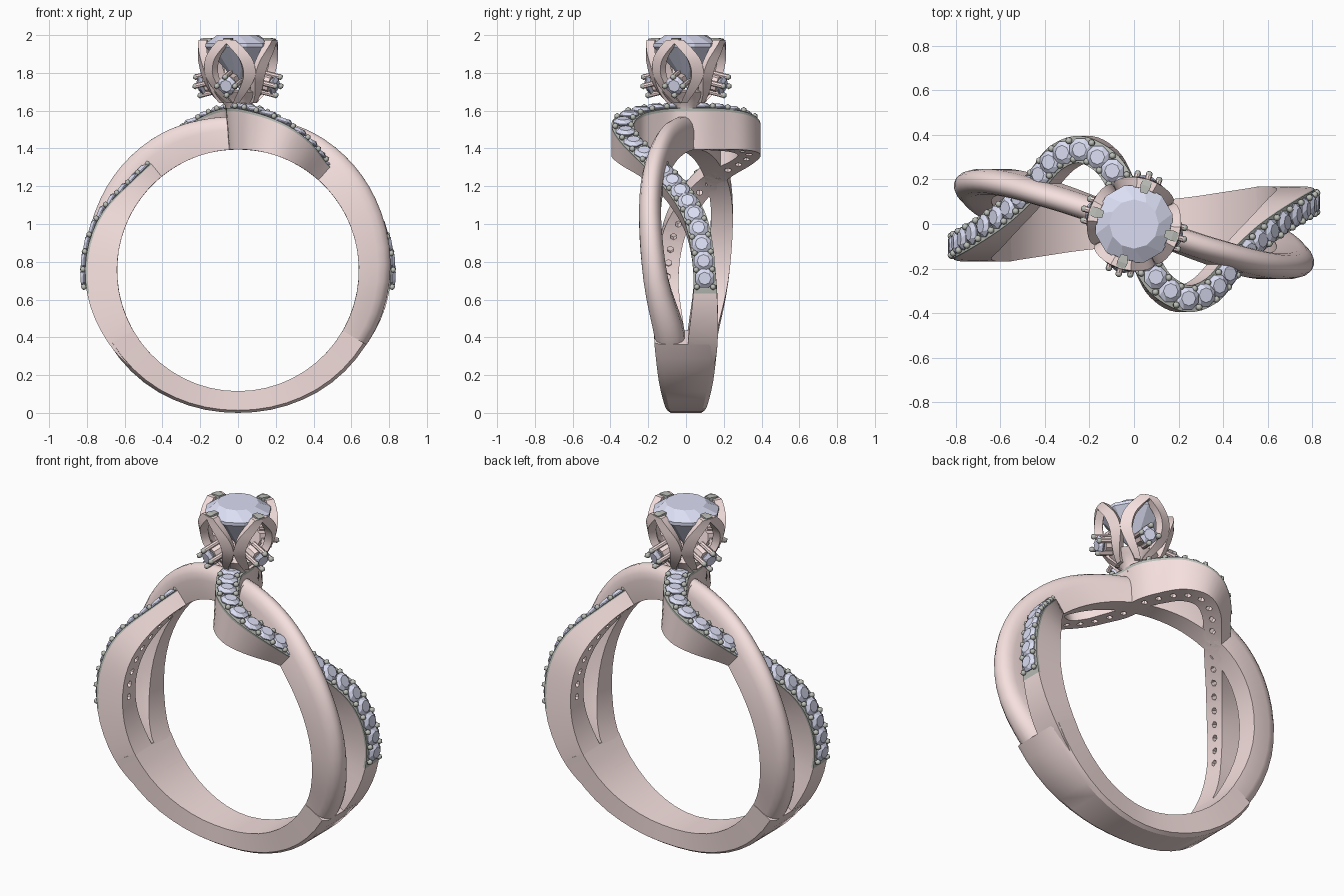
import bpy, bmesh
from math import sin, cos, pi, radians, hypot
from mathutils import Vector, Matrix

if "Cube" in bpy.data.objects:
    bpy.data.objects.remove(bpy.data.objects["Cube"])

CZ, RIN = 0.755, 0.64          # ring centre height, finger-hole radius


def mat(name, c):
    m = bpy.data.materials.new(name)
    m.diffuse_color = (*c, 1)
    m.use_nodes = True
    m.node_tree.nodes["Principled BSDF"].inputs["Base Color"].default_value = m.diffuse_color
    return m


METAL = mat("rose_metal", (0.92, 0.75, 0.735))
GREY = mat("grey_metal", (0.50, 0.52, 0.48))
STONE = mat("stone", (0.71, 0.73, 0.90))


def finish(bm, name, mats, smooth=0):
    bmesh.ops.recalc_face_normals(bm, faces=bm.faces)
    me = bpy.data.meshes.new(name)
    bm.to_mesh(me)
    bm.free()
    for m in mats:
        me.materials.append(m)
    ob = bpy.data.objects.new(name, me)
    bpy.context.collection.objects.link(ob)
    if smooth:
        bpy.ops.object.select_all(action='DESELECT')
        ob.select_set(True)
        bpy.context.view_layer.objects.active = ob
        bpy.ops.object.shade_smooth_by_angle(angle=radians(smooth))
    return ob


def half_turn(ob):
    c = ob.copy()
    c.name = ob.name + "_opposite"
    c.rotation_euler.z = pi
    bpy.context.collection.objects.link(c)


def loft(bm, rings, grey=None):
    vs = [[bm.verts.new(p) for p in r] for r in rings]
    n = len(vs[0])
    for i in range(len(vs) - 1):
        for k in range(n):
            f = bm.faces.new((vs[i][k], vs[i][(k + 1) % n], vs[i + 1][(k + 1) % n], vs[i + 1][k]))
            if grey and grey(i, k):
                f.material_index = 1
    bm.faces.new(vs[0])
    bm.faces.new(vs[-1][::-1])


def spline(keys, steps):
    """Catmull-Rom through the keys."""
    K = [Vector(k) for k in keys]
    K = [2 * K[0] - K[1]] + K + [2 * K[-1] - K[-2]]
    out = []
    for i in range(1, len(K) - 2):
        a, b, c, d = K[i - 1:i + 3]
        for s in range(steps):
            t = s / steps
            out.append(0.5 * (2 * b + (c - a) * t + (2 * a - 5 * b + 4 * c - d) * t * t
                              + (3 * b - a - 3 * c + d) * t ** 3))
    return out + [K[-2]]


def polar(a, y, r):            # a = degrees from the top towards +x
    return Vector((r * sin(radians(a)), y, CZ + r * cos(radians(a))))


def side(path, i):
    """Unit vector across the path on the unrolled band, as (degrees, y)."""
    p, q = path[max(i - 1, 0)], path[min(i + 1, len(path) - 1)]
    s, y = radians(q[0] - p[0]) * 0.8, q[1] - p[1]
    l = hypot(s, y)
    return -y / l / radians(0.8), s / l


def band(bm, path, profile, grey=None):
    """profile: (across -1..1, 0 inner .. 1 outer)."""
    rings = []
    for i, (a, y, r, hw) in enumerate(path):
        da, dy = side(path, i)
        rings.append([polar(a + da * u * hw, y + dy * u * hw, RIN + (r - RIN) * v) for u, v in profile])
    loft(bm, rings, grey)


def gem(bm, loc, axis, R, n=8, crown=0.35, depth=0.75):
    q = axis.to_track_quat('Z', 'Y')
    rings = []
    for rr, z, off in ((0.62, crown, 0), (1, 0.06, .5), (1, -0.04, .5), (0.12, -depth, 0.5)):
        rings.append([Vector(loc) + q @ Vector((R * rr * cos(2 * pi * (k + off) / n),
                                                R * rr * sin(2 * pi * (k + off) / n), R * z)) for k in range(n)])
    loft(bm, rings)


def ball(bm, loc, r):
    bmesh.ops.create_icosphere(bm, subdivisions=1, radius=r, matrix=Matrix.Translation(loc))


def rod(bm, p, q, r, n=8):
    p, q = Vector(p), Vector(q)
    bmesh.ops.create_cone(bm, cap_ends=True, segments=n, radius1=r, radius2=r, depth=(q - p).length,
                          matrix=Matrix.Translation((p + q) / 2) @ (q - p).to_track_quat('Z', 'Y').to_matrix().to_4x4())


# shank: solid lower band
bm = bmesh.new()
low = spline([(120, 0, .785, .168), (140, 0, .775, .145), (160, 0, .762, .117), (180, 0, .755, .10),
              (200, 0, .762, .117), (220, 0, .775, .145), (240, 0, .785, .168)], 3)
band(bm, low, [(-1, 0), (-1, .88), (-.8, 1), (.8, 1), (1, .88), (1, 0)])
finish(bm, "shank", [METAL], 30)

# plain strand with a rounded top
bm = bmesh.new()
plain = spline([(-6, .03, .81, .055), (14, -.06, .82, .055), (29, -.12, .83, .055), (48, -.175, .828, .057),
                (68, -.19, .818, .058), (94, -.16, .805, .065), (118, -.09, .788, .078), (136, -.07, .76, .07)], 4)
band(bm, plain, [(-1, 0), (-1, .60), (-.85, .80), (-.55, .94), (-.2, 1), (.2, 1), (.55, .94), (.85, .80), (1, .60), (1, 0)])
half_turn(finish(bm, "plain_strand", [METAL], 50))

# stone-set strand that loops out and dips under the plain strand
pave = spline([(0, .02, .86, .06), (0.5, -.08, .86, .06), (4, -.18, .855, .06), (9, -.28, .84, .06),
               (17.5, -.335, .815, .06), (27, -.295, .78, .06), (38, -.18, .735, .06), (53, -.05, .735, .06),
               (72, .06, .79, .06), (94, .10, .81, .06), (118, .09, .788, .078), (136, .07, .76, .07)], 5)
bm = bmesh.new()
band(bm, pave, [(-1, 0), (-1, .93), (-1, 1), (1, 1), (1, .93), (1, 0)],
     lambda i, k: k in (1, 2, 3) and pave[i][0] < 98)
strand = finish(bm, "stone_set_strand", [METAL, GREY], 30)

# stones, beads and drilled holes spaced evenly along the strand
gems, beads, holes = bmesh.new(), bmesh.new(), bmesh.new()
dist, nxt, count = 0, 0.1, 0
for i in range(1, len(pave)):
    p, q = pave[i - 1], pave[i]
    seg = hypot(radians(q[0] - p[0]) * 0.8, q[1] - p[1])
    while nxt <= dist + seg:
        a, y, r, hw = p.lerp(q, (nxt - dist) / seg)
        if a > 99:
            break
        up = polar(a, 0, 1) - polar(a, 0, 0)
        if count % 2 == 0:
            gem(gems, polar(a, y, r + .006), up, .054)
            rod(holes, polar(a, y, .60), polar(a, y, .69), .018, 6)
        else:
            da, dy = side(pave, i)
            for u in (-.043, .043):
                ball(beads, polar(a + da * u, y + dy * u, r + .012), .017)
        count += 1
        nxt += 0.045
    dist += seg
half_turn(finish(gems, "band_stones", [STONE]))
half_turn(finish(beads, "band_beads", [GREY], 60))
cutter = finish(holes, "hole_cutter", [METAL])
cutter.hide_render = True
mod = strand.modifiers.new("holes", 'BOOLEAN')
mod.object, mod.operation, mod.solver = cutter, 'DIFFERENCE', 'EXACT'
bpy.context.view_layer.objects.active = strand
bpy.ops.object.modifier_apply(modifier="holes")
bpy.data.objects.remove(cutter)
half_turn(strand)

# head: cup and four open pointed petals
bm = bmesh.new()
loft(bm, [[Vector((r * cos(k * pi / 8), r * sin(k * pi / 8), z)) for k in range(16)]
          for r, z in ((.06, 1.58), (.07, 1.63), (.11, 1.67), (.135, 1.70), (.10, 1.71))])
finish(bm, "head_cup", [METAL], 35)

ANGLES = [radians(-17 + 90 * k) for k in range(4)]
petal = spline([(12, .095, 1.64), (27, .145, 1.70), (36, .188, 1.78), (31, .206, 1.86), (19, .208, 1.92), (4, .205, 1.975)], 3)
bm = bmesh.new()
for A in ANGLES:
    for s in (-1, 1):
        rings = []
        for off, r, z in petal:
            rings.append([Vector((rr * cos(A + s * radians(o)), rr * sin(A + s * radians(o)), z))
                          for o, rr in ((max(off - 10, 0), r - .04), (max(off - 10, 0), r + .005),
                                        (off + 9, r + .005), (off + 9, r - .04))])
        loft(bm, rings)
finish(bm, "petals", [METAL], 35)

# claws, side stones and their little prongs
claws, small, pins, tips = (bmesh.new() for _ in range(4))
for A in ANGLES:
    o, t = Vector((cos(A), sin(A), 0)), Vector((-sin(A), cos(A), 0))
    loft(claws, [[o * r + t * u + Vector((0, 0, z)) for u, z in ((-w, z0), (w, z0), (w, z1), (-w, z1))]
                 for r, w, z0, z1 in ((.145, .016, 1.96, 1.985), (.18, .024, 1.95, 1.985), (.205, .02, 1.95, 1.98))])
    out = (o - Vector((0, 0, .25))).normalized()
    up = out.cross(t).normalized()
    c = o * .20 + Vector((0, 0, 1.735))
    gem(small, c, out, .052)
    rod(pins, c - out * .09, c - out * .02, .047, 8)
    for du, dv in ((-.05, 0), (.05, 0), (0, -.05), (0, .05)):
        p = c + t * du + up * dv
        rod(pins, p - out * .08, p + out * .02, .014)
        ball(tips, p + out * .022, .017)
finish(claws, "claws", [GREY])
finish(small, "side_stones", [STONE])
finish(pins, "side_prongs", [METAL], 35)
finish(tips, "side_prong_tips", [GREY], 60)

# centre stone
bm = bmesh.new()
gem(bm, (0, 0, 1.945), Vector((0, 0, 1)), .178, 12, .31, 1.0)
finish(bm, "centre_stone", [STONE])
